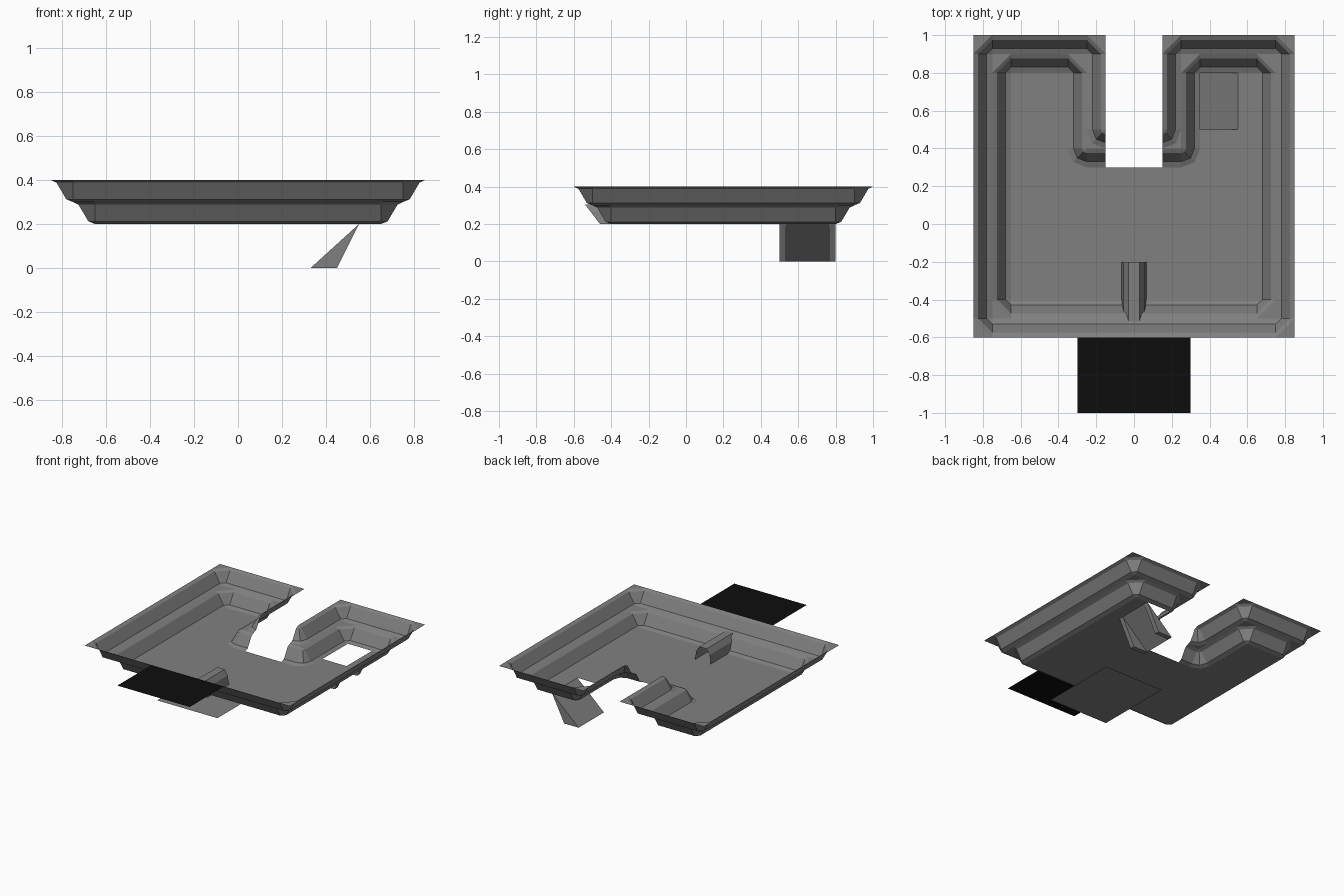
import bpy, bmesh

if "Cube" in bpy.data.objects:
    bpy.data.objects.remove(bpy.data.objects["Cube"])


def material(name, rgb):
    m = bpy.data.materials.new(name)
    m.diffuse_color = (*rgb, 1)
    m.use_nodes = True
    m.node_tree.nodes["Principled BSDF"].inputs["Base Color"].default_value = m.diffuse_color
    return m


GREY = material("mid_grey", (0.216, 0.216, 0.216))
BLACK = material("black", (0.004, 0.004, 0.004))


def build(name, faces, mat, up=False):
    """Make one object from a list of faces, each a list of points."""
    bm = bmesh.new()
    for pts in faces:
        clean = []
        for p in pts:
            if not any(sum((a - b) ** 2 for a, b in zip(p, q)) < 1e-9 for q in clean):
                clean.append(p)
        if len(clean) > 2:
            bm.faces.new([bm.verts.new(p) for p in clean])
    bmesh.ops.remove_doubles(bm, verts=bm.verts[:], dist=1e-4)
    bm.normal_update()
    if up:
        for f in bm.faces:
            if f.normal.z < 0:
                f.normal_flip()
    else:
        bmesh.ops.recalc_face_normals(bm, faces=bm.faces[:])
    me = bpy.data.meshes.new(name)
    bm.to_mesh(me)
    bm.free()
    me.materials.append(mat)
    ob = bpy.data.objects.new(name, me)
    bpy.context.collection.objects.link(ob)
    return ob


def contour(step, o):
    """Right half outline of a terrace, moved inward by o, from front middle to notch."""
    d = 0.1 * step
    w, f, b, n, q = 0.85 - d, -0.6 + d, 1 - d, 0.15 + d, 0.5 - d
    return [(0, f + o), (w - .1, f + o), (w - o, f + .1), (w - o, b - .1),
            (w - .1, b - o), (n + .1, b - o), (n + o, b - .1), (n + o, q),
            (n + .72 * o, q - .72 * o), (n, q - o), (.15, q - o)]


# Tray: two sloped terraces, level corner gussets and floor, for both sides
PROFILE = [(0, 0), (.025, .012), (.07, .088), (.1, .1)]
tray = []
for s in (1, -1):
    def at(points, z):
        return [(s * x, y, z) for x, y in points]

    for step in (0, 1):
        top = 0.4 - 0.1 * step
        rings = [at(contour(step, o), top - drop) for o, drop in PROFILE]
        for r0, r1 in zip(rings, rings[1:]):
            for i in range(len(r0) - 1):
                tray.append([r0[i], r0[i + 1], r1[i + 1], r1[i]])
        # flat gussets in the square corners
        d = 0.1 * step
        for x, y, dx, dy in ((.85 - d, -.6 + d, -.1, .1), (.85 - d, 1 - d, -.1, -.1),
                             (.15 + d, 1 - d, .1, -.1)):
            tray.append(at([(x, y), (x + dx, y), (x, y + dy)], top))
    # ledge at the notch corner
    tray.append(at([(.25, .5), (.222, .428), (.15, .4), (.25, .4)], .3))
    # floor, with the hatch opening on the right arm only
    floor = contour(1, .1)
    if s == 1:
        floor = floor[:4] + [(.55, .8), (.55, .5), (.35, .5)] + floor[7:]
    tray.append(at(floor + [(0, .3)], .2))
build("tray", tray, GREY, up=True)


# Flat plates in front of and beneath the tray
def plate(name, x, y0, y1, z, mat):
    build(name, [[(-x, y0, z), (x, y0, z), (x, y1, z), (-x, y1, z)]], mat, up=True)


plate("front_plate", .3, -1, -.6, .4, BLACK)
plate("lower_plate", .25, -.6, 0, .15, GREY)

# Open-ended channel running through the front wall
section = [(-.065, .2), (-.055, .265), (-.03, .305), (.03, .305), (.055, .265), (.065, .2)]
back = [(x, -.2, z) for x, z in section]
front = [(x, -.46 - .08 * (z - .2) / .105, z) for x, z in section]
build("channel", [[back[i], back[i + 1], front[i + 1], front[i]] for i in range(5)], GREY)

# Lowered hatch: sloping panel with a wedge rib along each side
build("hatch_panel", [[(.55, .535, .2), (.55, .765, .2), (.33, .765, 0), (.33, .535, 0)]],
      GREY, up=True)
for name, y0, y1 in (("hatch_rib_front", .5, .535), ("hatch_rib_back", .765, .8)):
    a, b = [[(x, y, z) for x, z in ((.55, .2), (.33, 0), (.45, 0))] for y in (y0, y1)]
    build(name, [a, b] + [[a[i], a[(i + 1) % 3], b[(i + 1) % 3], b[i]] for i in range(3)], GREY)
